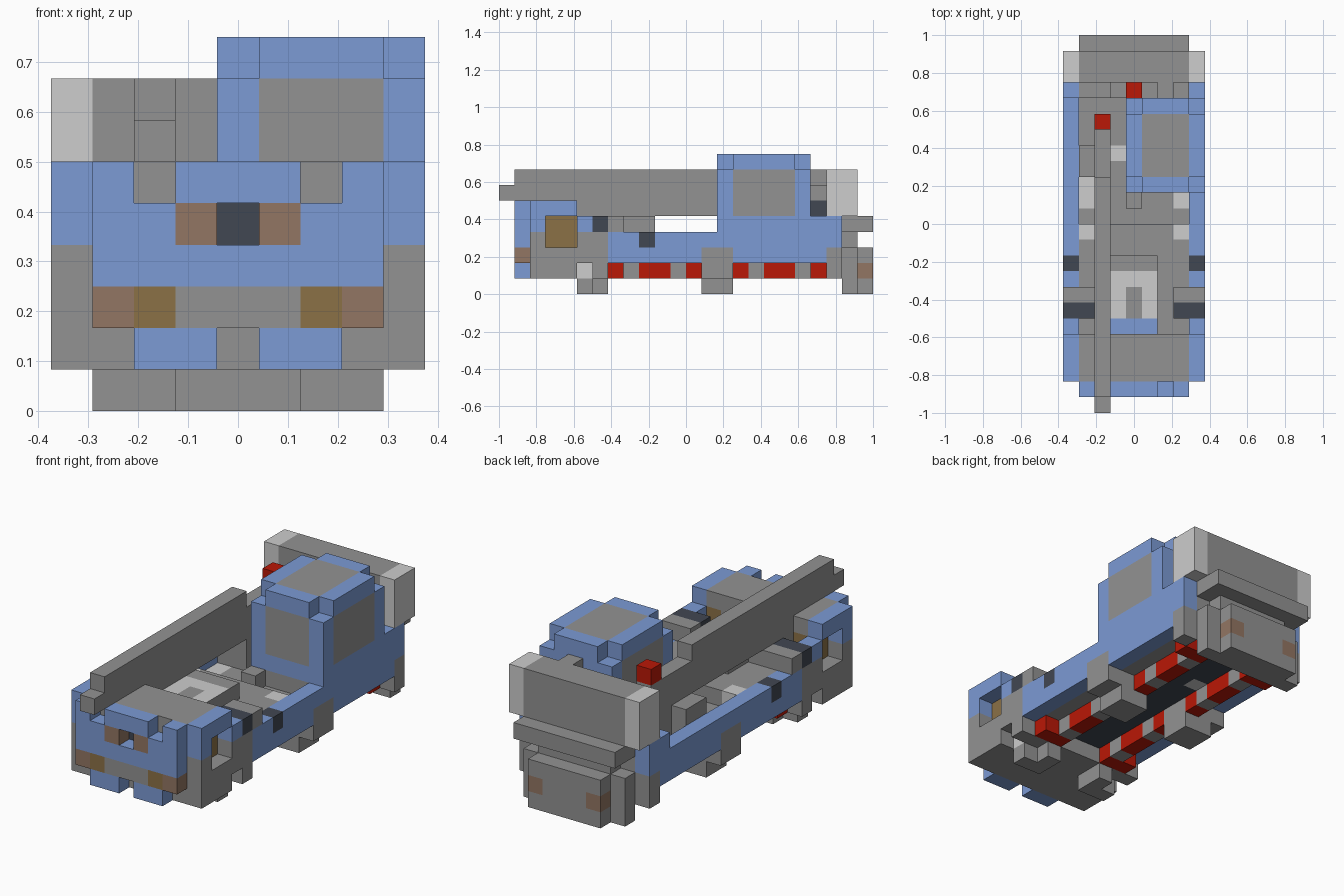
import bpy
import bmesh

cube = bpy.data.objects.get("Cube")
if cube:
    bpy.data.objects.remove(cube)

UNIT = 1 / 12
COLOURS = {
    "blue": (0.2, 0.325, 0.66),
    "grey": (0.29, 0.29, 0.29),
    "light_grey": (0.61, 0.61, 0.61),
    "charcoal": (0.053, 0.063, 0.084),
    "red": (0.49, 0.009, 0.002),
    "brown": (0.29, 0.18, 0.125),
    "amber": (0.26, 0.165, 0.062),
}
# Parts whose accent colour shows on one side only: 1 is up, 0 is down
ACCENT_SIDE = {"engine": 1, "belly": 0}
names = list(COLOURS)
materials = []
for name, rgb in COLOURS.items():
    mat = bpy.data.materials.new(name)
    mat.use_nodes = True
    mat.diffuse_color = (*rgb, 1)
    shader = mat.node_tree.nodes["Principled BSDF"]
    shader.inputs["Base Color"].default_value = (*rgb, 1)
    shader.inputs["Roughness"].default_value = 0.9
    materials.append(mat)

cells = {}  # block position -> (part, colour)


def cells_in(x, y, z):
    return [(i, j, k) for i in range(*x) for j in range(*y) for k in range(*z)]


def fill(part, colour, x, y, z):
    for cell in cells_in(x, y, z):
        cells[cell] = (part, colour)


def carve(x, y, z):
    for cell in cells_in(x, y, z):
        cells.pop(cell, None)


def flip(x):
    return (9 - x[1], 9 - x[0])


def fill_pair(part, colour, x, y, z):
    fill(part, colour, x, y, z)
    fill(part, colour, flip(x), y, z)


def carve_pair(x, y, z):
    carve(x, y, z)
    carve(flip(x), y, z)


# Chassis with dark belly and a sunken grey deck
fill("chassis", "blue", (0, 9), (7, 22), (2, 4))
fill("belly", "grey", (1, 8), (7, 21), (2, 3))
fill("belly", "charcoal", (2, 7), (7, 21), (2, 3))
fill("chassis", "grey", (1, 8), (7, 22), (3, 4))
carve((1, 8), (12, 20), (3, 4))
fill("deck_block", "grey", (4, 5), (13, 14), (3, 4))
fill_pair("chassis", "blue", (8, 9), (20, 22), (4, 5))
fill_pair("chassis", "grey", (8, 9), (21, 22), (1, 3))
fill_pair("side_bracket", "grey", (8, 9), (13, 15), (1, 3))
fill_pair("side_hatch", "charcoal", (8, 9), (9, 10), (3, 4))
fill_pair("deck_light", "light_grey", (7, 8), (11, 12), (3, 4))
fill_pair("deck_light", "light_grey", (7, 8), (13, 14), (2, 3))
fill("deck_light", "light_grey", (1, 2), (14, 15), (2, 3))
fill("deck_light", "light_grey", (3, 4), (16, 17), (2, 3))

# Running gear: wide wheels at the ends, narrow ones between
for start in (7, 15):
    for offset, length in ((0, 1), (2, 2), (5, 1)):
        y = (start + offset, start + offset + length)
        fill_pair("wheels", "red", (6, 7), y, (1, 2))
    for offset in (1, 4):
        y = (start + offset, start + offset + 1)
        fill_pair("axle_blocks", "grey", (6, 7), y, (1, 2))
for j in (7, 20):
    fill_pair("wheels", "red", (7, 8), (j, j + 1), (1, 2))
fill_pair("support_feet", "grey", (6, 8), (13, 15), (0, 2))
fill_pair("support_feet", "grey", (6, 8), (5, 6), (0, 1))
fill_pair("support_feet", "grey", (6, 7), (6, 7), (0, 1))

# Front cab
fill("front_cab", "grey", (0, 9), (2, 6), (1, 4))
fill("front_cab", "grey", (1, 8), (2, 5), (4, 6))
fill_pair("front_cab", "blue", (8, 9), (2, 5), (4, 6))
fill("front_cab", "blue", (1, 8), (1, 2), (2, 6))
fill_pair("front_cab", "blue", (5, 7), (1, 2), (1, 2))
fill_pair("front_cab", "blue", (8, 9), (5, 6), (4, 5))
fill("front_cab", "blue", (3, 6), (5, 6), (4, 5))
fill("front_cab", "grey", (0, 9), (6, 7), (1, 4))
carve_pair((8, 9), (5, 6), (1, 2))
fill_pair("cab_step", "light_grey", (7, 8), (5, 6), (1, 2))
carve_pair((6, 7), (1, 2), (5, 6))

# Front cab details
fill("bumper", "grey", (3, 6), (1, 2), (2, 3))
fill_pair("headlight", "amber", (6, 7), (1, 2), (2, 3))
fill_pair("marker_light", "brown", (7, 8), (1, 2), (2, 3))
fill_pair("windscreen", "brown", (5, 6), (1, 2), (4, 5))
carve((4, 5), (1, 2), (4, 5))
fill("windscreen", "charcoal", (4, 5), (2, 3), (4, 5))
carve_pair((8, 9), (3, 5), (3, 5))
fill_pair("side_window", "amber", (7, 8), (3, 5), (3, 5))

# Machinery behind the cab
fill_pair("intake", "charcoal", (7, 9), (6, 7), (4, 5))
fill_pair("intake", "grey", (7, 9), (7, 8), (4, 5))
fill("engine", "light_grey", (3, 6), (6, 9), (4, 5))
fill("engine", "grey", (4, 5), (6, 8), (4, 5))
fill("engine", "grey", (3, 6), (9, 10), (4, 5))
fill("boom_rest", "grey", (2, 3), (5, 8), (4, 6))

# Boom
fill("boom", "grey", (2, 3), (0, 1), (6, 7))
fill("boom", "grey", (2, 3), (1, 15), (6, 8))
fill("boom", "grey", (2, 3), (8, 15), (5, 6))
fill("boom_foot", "grey", (2, 3), (15, 18), (3, 7))
fill("boom_foot", "grey", (1, 2), (15, 17), (3, 5))

# Operator cabin with flush panels and clipped roof corners
fill("cabin", "blue", (4, 9), (14, 20), (4, 9))
fill("cabin_panels", "grey", (5, 8), (14, 15), (5, 8))
fill("cabin_panels", "grey", (5, 8), (15, 19), (8, 9))
for i in (4, 8):
    fill("cabin_panels", "grey", (i, i + 1), (15, 19), (5, 8))
    for j in (14, 19):
        carve((i, i + 1), (j, j + 1), (8, 9))
fill("cabin_base", "grey", (4, 8), (14, 20), (3, 4))

# Winch posts and red beacons
fill("winch", "grey", (1, 8), (20, 21), (4, 5))
fill("winch", "grey", (3, 8), (20, 21), (5, 6))
fill("winch", "grey", (6, 7), (20, 21), (6, 8))
fill("winch", "grey", (7, 8), (20, 21), (6, 7))
fill("winch", "charcoal", (7, 8), (20, 21), (5, 6))
fill("beacon_post", "grey", (2, 3), (18, 19), (3, 7))
fill("beacon", "red", (2, 3), (18, 19), (7, 8))
fill("beacon", "red", (4, 5), (20, 21), (6, 7))

# Counterweight and rear end
fill("counterweight", "grey", (1, 8), (21, 23), (5, 8))
fill_pair("counterweight", "light_grey", (8, 9), (21, 23), (5, 8))
fill("rear_shelf", "grey", (1, 8), (21, 24), (4, 5))
fill("rear_plate", "grey", (1, 8), (22, 23), (0, 3))
fill("rear_plate", "grey", (2, 7), (22, 23), (3, 4))
fill("rear_plate", "grey", (2, 7), (23, 24), (0, 3))
fill_pair("rear_light", "brown", (6, 7), (23, 24), (1, 2))


def build(part):
    """Mesh the exposed sides of one part's blocks and merge flat areas."""
    bm = bmesh.new()
    verts = {}

    def vert(p):
        if p not in verts:
            x, y, z = p
            verts[p] = bm.verts.new(((x - 4.5) * UNIT, (y - 12) * UNIT, z * UNIT))
        return verts[p]

    for cell, (owner, colour) in cells.items():
        if owner != part:
            continue
        for axis in range(3):
            for side in (0, 1):
                near = list(cell)
                near[axis] += 2 * side - 1
                if tuple(near) in cells:
                    continue
                ring = []
                for a, b in ((0, 0), (1, 0), (1, 1), (0, 1)):
                    p = list(cell)
                    p[axis] += side
                    p[(axis + 1) % 3] += a
                    p[(axis + 2) % 3] += b
                    ring.append(vert(tuple(p)))
                face = bm.faces.new(ring if side else ring[::-1])
                plain = part in ACCENT_SIDE and (axis < 2 or side != ACCENT_SIDE[part])
                face.material_index = names.index("grey" if plain else colour)
    bmesh.ops.dissolve_limit(bm, angle_limit=0.01, verts=bm.verts[:],
                             edges=bm.edges[:], delimit={"MATERIAL"})
    if bm.faces:
        mesh = bpy.data.meshes.new(part)
        bm.to_mesh(mesh)
        for mat in materials:
            mesh.materials.append(mat)
        obj = bpy.data.objects.new(part, mesh)
        bpy.context.collection.objects.link(obj)
    bm.free()


for part in sorted({owner for owner, _ in cells.values()}):
    build(part)
